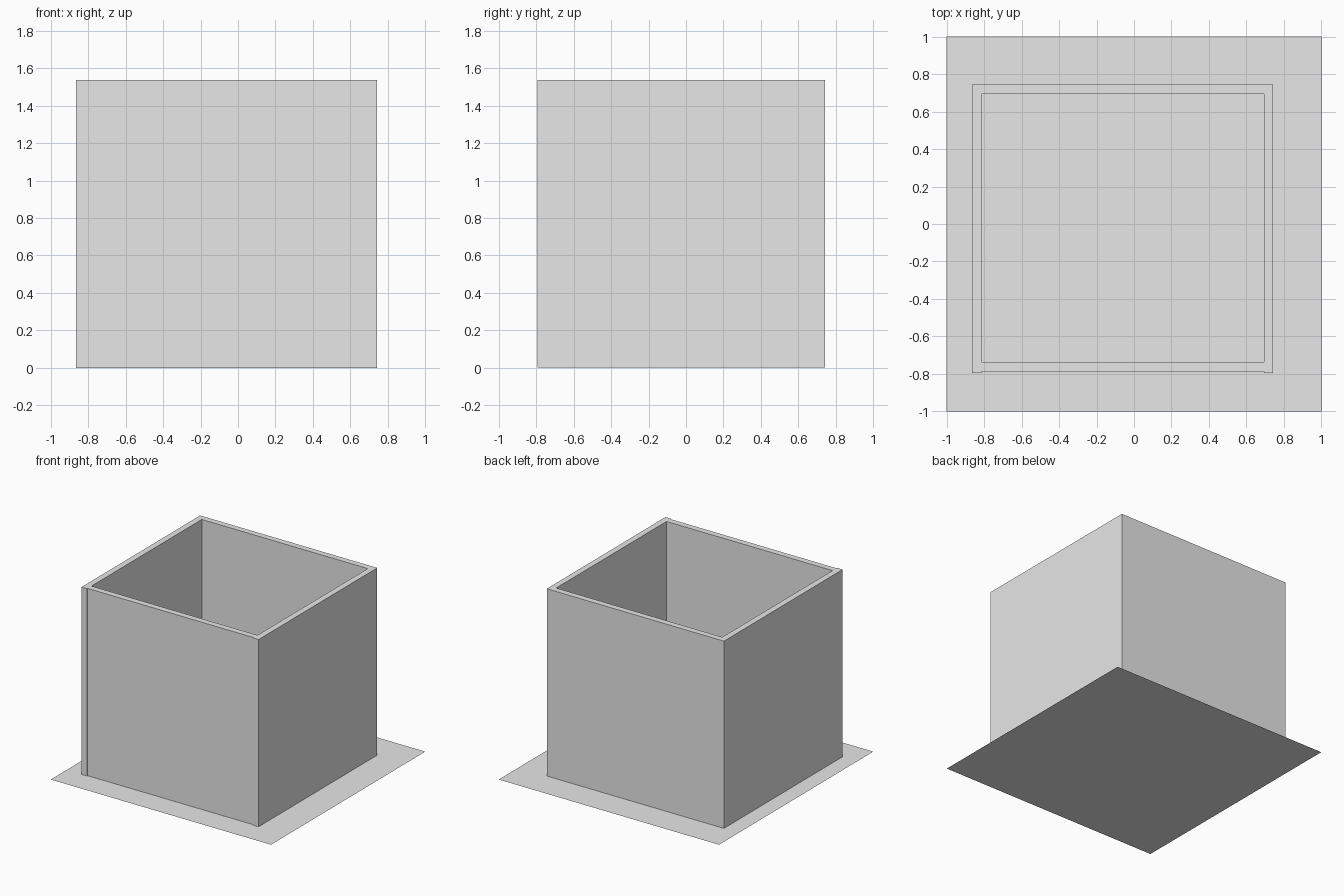
import bpy
import bmesh

cube = bpy.data.objects.get("Cube")
if cube:
    bpy.data.objects.remove(cube, do_unlink=True)

# Single plain colour
grey = bpy.data.materials.new("light_grey")
grey.use_nodes = True
colour = (0.8, 0.8, 0.8, 1.0)
grey.diffuse_color = colour
grey.node_tree.nodes["Principled BSDF"].inputs["Base Color"].default_value = colour


def build(name, outline, height=0.0):
    """Flat outline, extruded upwards when a height is given."""
    bm = bmesh.new()
    face = bm.faces.new([bm.verts.new((x, y, 0)) for x, y in outline])
    if height:
        top = bmesh.ops.extrude_face_region(bm, geom=[face], use_keep_orig=True)["geom"]
        verts = [v for v in top if isinstance(v, bmesh.types.BMVert)]
        bmesh.ops.translate(bm, verts=verts, vec=(0, 0, height))
        bmesh.ops.recalc_face_normals(bm, faces=bm.faces)
    mesh = bpy.data.meshes.new(name)
    bm.to_mesh(mesh)
    bm.free()
    mesh.materials.append(grey)
    obj = bpy.data.objects.new(name, mesh)
    bpy.context.collection.objects.link(obj)
    return obj


def rect(x0, x1, y0, y1):
    return [(x0, y0), (x1, y0), (x1, y1), (x0, y1)]


HEIGHT = 1.537
LEFT, RIGHT, FRONT, BACK = 0.743, -0.865, -0.795, 0.744
WALL = 0.05
in_left, in_right, in_back = LEFT - WALL, RIGHT + WALL, BACK - WALL

# Ground sheet
build("ground_sheet", rect(-1, 1, -1, 1))

# Side and back walls in one U shape
build("side_and_back_walls", [
    (RIGHT, FRONT), (in_right, FRONT), (in_right, in_back), (in_left, in_back),
    (in_left, FRONT), (LEFT, FRONT), (LEFT, BACK), (RIGHT, BACK)], HEIGHT)

# Front wall, slightly recessed between the side walls
build("front_wall", rect(in_right, in_left, FRONT + 0.008, FRONT + 0.008 + WALL), HEIGHT)
